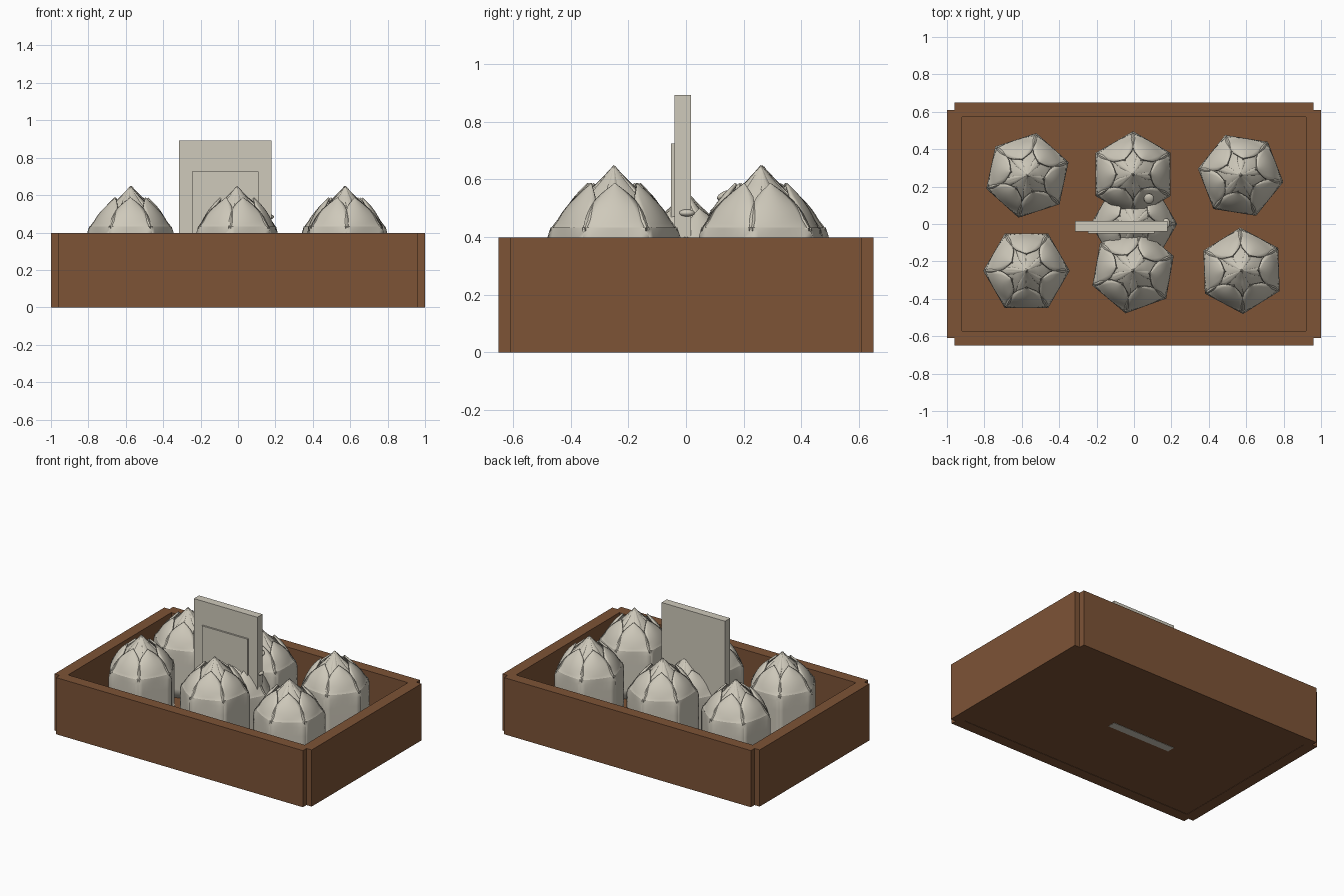
import bpy, bmesh, math
from mathutils import Matrix, Vector

if "Cube" in bpy.data.objects:
    bpy.data.objects.remove(bpy.data.objects["Cube"])


def material(name, rgb):
    m = bpy.data.materials.new(name)
    m.diffuse_color = (*rgb, 1)
    m.use_nodes = True
    m.node_tree.nodes["Principled BSDF"].inputs["Base Color"].default_value = m.diffuse_color
    return m


WOOD = material("brown_wood", (0.205, 0.087, 0.037))
PALE = material("pale_cream", (0.62, 0.585, 0.495))


def finish(name, bm, mat, smooth=False):
    mesh = bpy.data.meshes.new(name)
    bm.to_mesh(mesh)
    bm.free()
    mesh.materials.append(mat)
    obj = bpy.data.objects.new(name, mesh)
    bpy.context.collection.objects.link(obj)
    if smooth:
        bpy.ops.object.select_all(action='DESELECT')
        obj.select_set(True)
        bpy.context.view_layer.objects.active = obj
        bpy.ops.object.shade_smooth_by_angle(angle=math.radians(40))
    return obj


def box(name, lo, hi, mat):
    bm = bmesh.new()
    bmesh.ops.create_cube(bm, size=1)
    lo, hi = Vector(lo), Vector(hi)
    bmesh.ops.scale(bm, vec=hi - lo, verts=bm.verts)
    bmesh.ops.translate(bm, vec=(lo + hi) / 2, verts=bm.verts)
    return finish(name, bm, mat)


def knob(name, loc, radii, tilt=0):
    bm = bmesh.new()
    bmesh.ops.create_uvsphere(bm, u_segments=16, v_segments=10, radius=1)
    mat = Matrix.Translation(loc) @ Matrix.Rotation(tilt, 4, 'X') @ Matrix.Diagonal((*radii, 1))
    bmesh.ops.transform(bm, matrix=mat, verts=bm.verts)
    return finish(name, bm, PALE, True)


def resample(profile, steps=4):
    """Smooth a (height, radius, half width) profile with a Catmull-Rom curve."""
    pts = [Vector(p) for p in profile]
    out = []
    for i in range(len(pts) - 1):
        a, b, c, d = pts[max(i - 1, 0)], pts[i], pts[i + 1], pts[min(i + 2, len(pts) - 1)]
        for k in range(steps):
            t = k / steps
            out.append(0.5 * (2 * b + (c - a) * t + (2 * a - 5 * b + 4 * c - d) * t * t
                              + (3 * b - a - 3 * c + d) * t ** 3))
    return out + [pts[-1]]


def petal_ring(bm, count, turn, profile, bulge, columns=8):
    rows = resample(profile)
    for n in range(count):
        rot = Matrix.Rotation(turn + n * math.tau / count, 3, 'Z')
        grid = []
        for z, r, w in rows:
            rise = min(max((z - 0.40) / 0.06, 0), 1)
            line = []
            for c in range(columns + 1):
                u = 2 * c / columns - 1
                depth = r - bulge * rise * u * u * min(1, w / 0.06)
                line.append(bm.verts.new(rot @ Vector((depth, u * max(w, 0.0005), z))))
            grid.append(line)
        for a, b in zip(grid, grid[1:]):
            for c in range(columns):
                bm.faces.new((a[c], a[c + 1], b[c + 1], b[c]))


# Outer petals lean in to separate points, inner petals meet in one tip
OUTER = [(0.10, 0.200, 0.115), (0.40, 0.200, 0.115), (0.435, 0.196, 0.113),
         (0.49, 0.172, 0.094), (0.54, 0.138, 0.060), (0.588, 0.092, 0.0)]
INNER = [(0.10, 0.150, 0.110), (0.42, 0.150, 0.110), (0.50, 0.128, 0.100),
         (0.56, 0.082, 0.068), (0.60, 0.044, 0.036), (0.65, 0.0, 0.0)]


def flower_bud(name, x, y, degrees, drop=0.0):
    bm = bmesh.new()
    turn = math.radians(degrees)
    petal_ring(bm, 6, turn + math.pi / 6, OUTER, 0.022)
    petal_ring(bm, 5, turn, INNER, 0.022)
    # Keep the lowered bud standing on the tray floor
    for v in bm.verts:
        v.co.z = max(v.co.z - drop, 0.1)
    bmesh.ops.remove_doubles(bm, verts=bm.verts, dist=0.00005)
    bmesh.ops.translate(bm, vec=(x, y, 0), verts=bm.verts)
    obj = finish(name, bm, PALE, True)
    shell = obj.modifiers.new("thickness", 'SOLIDIFY')
    shell.thickness = 0.012
    shell.offset = -1
    return obj


# Tray floor and four overlapping walls
box("tray_floor", (-0.95, -0.6, 0.002), (0.95, 0.6, 0.1), WOOD)
for side, label in ((-1, "left"), (1, "right")):
    xs = sorted((side * 0.92, side * 1.0))
    box(label + "_wall", (xs[0], -0.61, 0), (xs[1], 0.61, 0.398), WOOD)
for side, label in ((-1, "front"), (1, "back")):
    ys = sorted((side * 0.573, side * 0.65))
    box(label + "_wall", (-0.96, ys[0], 0), (0.96, ys[1], 0.398), WOOD)

# Buds in two rows, with one lower bud behind the upright board
BUDS = [(-0.57, 0.26, 18), (-0.005, 0.265, 30), (0.57, 0.26, 51),
        (-0.575, -0.25, 0), (-0.005, -0.25, 20), (0.575, -0.25, 32)]
for i, (x, y, a) in enumerate(BUDS):
    flower_bud(f"flower_bud_{i + 1}", x, y, a)
flower_bud("small_middle_bud", 0.0, 0.0, 0, 0.088)

# Upright board with raised front panel
box("upright_board", (-0.315, -0.04, 0.0), (0.178, 0.017, 0.893), PALE)
box("raised_panel", (-0.245, -0.052, 0.12), (0.11, -0.039, 0.725), PALE)

# Small rounded knobs
knob("side_knob", (0.172, 0.003, 0.484), (0.02, 0.028, 0.013))
knob("bud_knob", (0.08, 0.135, 0.545), (0.027, 0.03, 0.014), math.radians(25))
